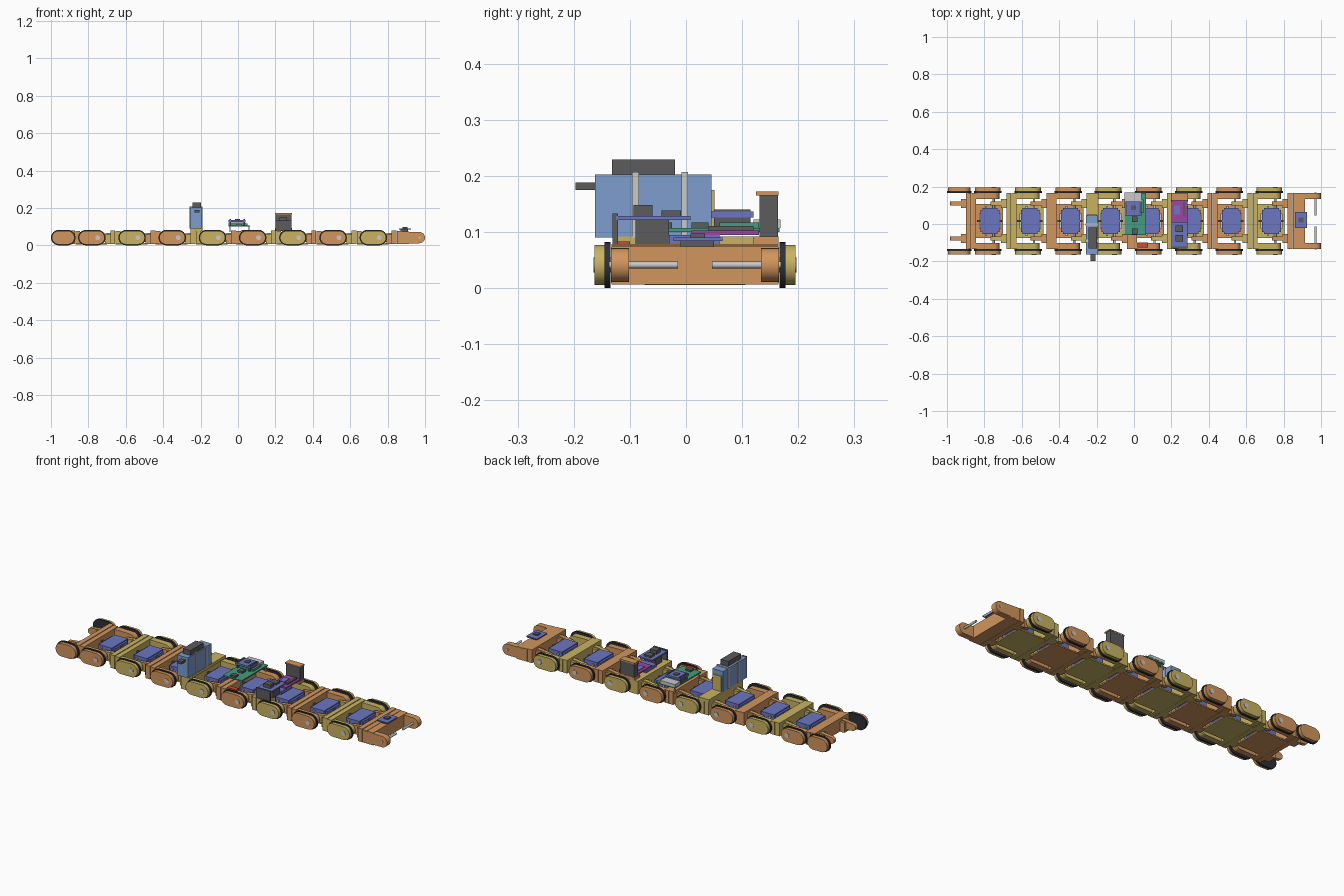
import bpy, bmesh, math

if "Cube" in bpy.data.objects:
    bpy.data.objects.remove(bpy.data.objects["Cube"])

def material(name, r, g, b):
    lin = [(c / 255) ** 2.2 for c in (r, g, b)] + [1]
    m = bpy.data.materials.new(name)
    m.use_nodes = True
    m.diffuse_color = lin
    m.node_tree.nodes["Principled BSDF"].inputs["Base Color"].default_value = lin
    return m

ORANGE = material("orange_print", 208, 148, 94)
YELLOW = material("mustard_print", 200, 177, 98)
VIOLET = material("violet_blue", 108, 118, 192)
BLUE = material("light_blue", 124, 156, 206)
DARK = material("dark_grey", 92, 92, 94)
BLACK = material("rubber_black", 50, 52, 56)
SILVER = material("silver", 198, 200, 202)
GREEN = material("circuit_green", 70, 155, 128)
MAGENTA = material("magenta", 155, 72, 165)
RED = material("red", 195, 78, 62)

def finish(bm, name, mat, smooth=False):
    bmesh.ops.recalc_face_normals(bm, faces=bm.faces)
    me = bpy.data.meshes.new(name)
    bm.to_mesh(me)
    bm.free()
    me.materials.append(mat)
    ob = bpy.data.objects.new(name, me)
    bpy.context.collection.objects.link(ob)
    if smooth:
        bpy.ops.object.select_all(action='DESELECT')
        ob.select_set(True)
        bpy.context.view_layer.objects.active = ob
        bpy.ops.object.shade_smooth_by_angle()
    return ob

def box(name, mat, x, y, z):
    """Box from (min, max) pairs."""
    bm = bmesh.new()
    bmesh.ops.create_cube(bm, size=1)
    for v in bm.verts:
        v.co = [(p[0] + p[1]) / 2 + c * (p[1] - p[0]) for p, c in zip((x, y, z), v.co)]
    return finish(bm, name, mat)

def prism(name, mat, points, y):
    """Extrude an x-z outline between two y values."""
    bm = bmesh.new()
    face = bm.faces.new([bm.verts.new((px, y[0], pz)) for px, pz in points])
    out = bmesh.ops.extrude_face_region(bm, geom=[face])
    for v in out["geom"]:
        if isinstance(v, bmesh.types.BMVert):
            v.co.y = y[1]
    return finish(bm, name, mat, True)

def arc(cx, cz, r, start, steps=12):
    return [(cx + r * math.cos(start + math.pi * i / steps),
             cz + r * math.sin(start + math.pi * i / steps)) for i in range(steps + 1)]

def stadium(name, mat, xa, xb, z, r, y):
    up = math.pi / 2
    return prism(name, mat, arc(xb, z, r, -up) + arc(xa, z, r, up), y)

def rod(name, mat, x, z, r, y):
    return prism(name, mat, arc(x, z, r, 0)[:-1] + arc(x, z, r, math.pi)[:-1], y)

MID, AXLE_Z, PITCH = 0.016, 0.041, 0.215

def side(s, a, b):
    """Mirrored y range, measured from the centre plane."""
    return tuple(sorted((MID + s * a, MID + s * b)))

def wheel(mat, xa, xb):
    for s in (-1, 1):
        stadium("track_belt", BLACK, xa, xb, AXLE_Z, 0.041, side(s, 0.151, 0.161))
        stadium("wheel_cover", mat, xa, xb, AXLE_Z, 0.036, side(s, 0.158, 0.179))

def module(k):
    x = -0.87 + PITCH * k
    mat = YELLOW if k % 2 else ORANGE
    last = k == 8
    # cross beam with a raised seam
    box("cross_beam", mat, (x - 0.028, x - 0.002), side(1, -0.149, 0.149), (0.006, 0.078))
    box("cross_beam_rear", mat, (x, x + 0.026), side(1, -0.149, 0.149), (0.006, 0.076))
    # floor under the motor
    if not last:
        box("floor_plate", mat, (x, x + 0.17), side(1, -0.09, 0.09), (0.005, 0.012))
    for s in (-1, 1):
        # outer arm with rounded end, inner lug and axle
        ax = x + 0.12
        arm = [(x + 0.02, 0.01)] + arc(ax, AXLE_Z, 0.03, -math.pi / 2) + [(x + 0.02, 0.072)]
        prism("outer_arm", mat, arm, side(s, 0.118, 0.15))
        rod("axle", SILVER, ax, AXLE_Z, 0.006, side(s, 0.03, 0.153))
        if not last:
            rod("axle_end", SILVER, ax, AXLE_Z, 0.013, side(s, 0.15, 0.181))
        # hinge lug reaching back to the previous axle
        bx = x - 0.095
        lug = [(x - 0.02, 0.068)] + arc(bx, AXLE_Z, 0.018, math.pi / 2) + [(x - 0.02, 0.014)]
        prism("hinge_lug", mat, lug, side(s, 0.084, 0.104))
        box("lug_gusset", mat, (x - 0.055, x - 0.02), side(s, 0.07, 0.118), (0.006, 0.06))
        if last:
            box("inner_lug", mat, (x + 0.02, x + 0.055), side(s, 0.042, 0.057), (0.01, 0.066))
    if last:
        box("end_deck", mat, (x + 0.026, x + 0.065), side(1, -0.149, 0.149), (0.006, 0.074))
        return
    wheel(mat, x + 0.056, x + 0.121)
    # motor with mounting ears and shaft
    box("motor", VIOLET, (x + 0.05, x + 0.15), side(1, -0.058, 0.058), (0.014, 0.064))
    box("motor_cap", VIOLET, (x + 0.06, x + 0.14), side(1, -0.07, 0.07), (0.02, 0.07))
    box("motor_ears", SILVER, (x + 0.042, x + 0.158), side(1, -0.04, 0.04), (0.036, 0.044))
    box("motor_shaft", DARK, (x + 0.03, x + 0.165), side(1, -0.006, 0.006), (0.046, 0.058))
    for s in (-1, 1):
        box("motor_tab", SILVER, (x + 0.075, x + 0.085), side(s, 0.06, 0.08), (0.05, 0.06))

for k in range(9):
    module(k)
wheel(ORANGE, -0.959, -0.91)
box("end_board", VIOLET, (0.86, 0.925), (-0.022, 0.065), (0.084, 0.09))
box("end_board_chip", DARK, (0.88, 0.905), (0.008, 0.034), (0.09, 0.097))
box("end_board_spacer", DARK, (0.87, 0.91), (-0.01, 0.05), (0.07, 0.085))

# battery pack on its mustard bracket
box("battery_tray", YELLOW, (-0.255, -0.19), (-0.13, 0.165), (0.076, 0.092))
box("battery", BLUE, (-0.256, -0.192), (-0.162, 0.045), (0.09, 0.202))
box("battery_bracket", YELLOW, (-0.25, -0.198), (0.045, 0.051), (0.09, 0.175))
box("battery_cap", DARK, (-0.243, -0.197), (-0.132, -0.02), (0.2, 0.229))
box("battery_plug", DARK, (-0.232, -0.207), (-0.197, -0.16), (0.175, 0.188))
for y in (-0.09, -0.002):
    box("battery_strap", SILVER, (-0.259, -0.189), (y - 0.006, y + 0.006), (0.09, 0.207))

# main circuit board and stacked daughter board
box("main_board", GREEN, (-0.05, 0.065), (-0.06, 0.167), (0.1, 0.107))
box("main_board_socket", GREEN, (-0.04, 0.05), (0.06, 0.13), (0.107, 0.117))
box("main_board_connector", SILVER, (-0.05, 0.04), (0.12, 0.168), (0.107, 0.122))
box("daughter_board", VIOLET, (-0.05, 0.04), (0.045, 0.12), (0.126, 0.136))
for x in (-0.045, 0.03):
    box("header_strip", DARK, (x, x + 0.008), (0.05, 0.115), (0.106, 0.14))
box("daughter_chip", DARK, (-0.015, 0.01), (0.075, 0.1), (0.136, 0.14))
for y in (0.01, -0.055):
    box("board_chip", DARK, (-0.01, 0.02), (y, y + 0.03), (0.107, 0.117))
for x in (-0.045, 0.055):
    for y in (-0.055, 0.155):
        box("board_standoff", SILVER, (x, x + 0.006), (y, y + 0.006), (0.07, 0.1))
box("red_switch", RED, (0.02, 0.075), (-0.125, -0.1), (0.07, 0.083))

# sensor stack with a tall module and capped top
box("sensor_tray", VIOLET, (0.2, 0.285), (-0.03, 0.06), (0.078, 0.094))
box("magenta_board", MAGENTA, (0.2, 0.287), (0.01, 0.13), (0.094, 0.102))
box("magenta_chip", VIOLET, (0.215, 0.245), (0.05, 0.1), (0.102, 0.106))
box("magenta_header", DARK, (0.262, 0.275), (0.04, 0.12), (0.102, 0.11))
box("driver_board", VIOLET, (0.2, 0.285), (-0.125, 0.008), (0.121, 0.128))
box("driver_connector", DARK, (0.2, 0.285), (-0.131, -0.121), (0.078, 0.133))
box("driver_base", DARK, (0.21, 0.275), (-0.09, -0.03), (0.078, 0.121))
box("driver_chip_front", DARK, (0.222, 0.262), (-0.094, -0.06), (0.128, 0.148))
box("driver_chip_rear", DARK, (0.222, 0.262), (-0.044, -0.009), (0.128, 0.138))
box("tall_module", DARK, (0.2, 0.285), (0.131, 0.164), (0.09, 0.166))
box("tall_module_cap", ORANGE, (0.197, 0.288), (0.125, 0.165), (0.165, 0.172))
box("tall_module_foot", ORANGE, (0.197, 0.288), (0.12, 0.165), (0.076, 0.092))
